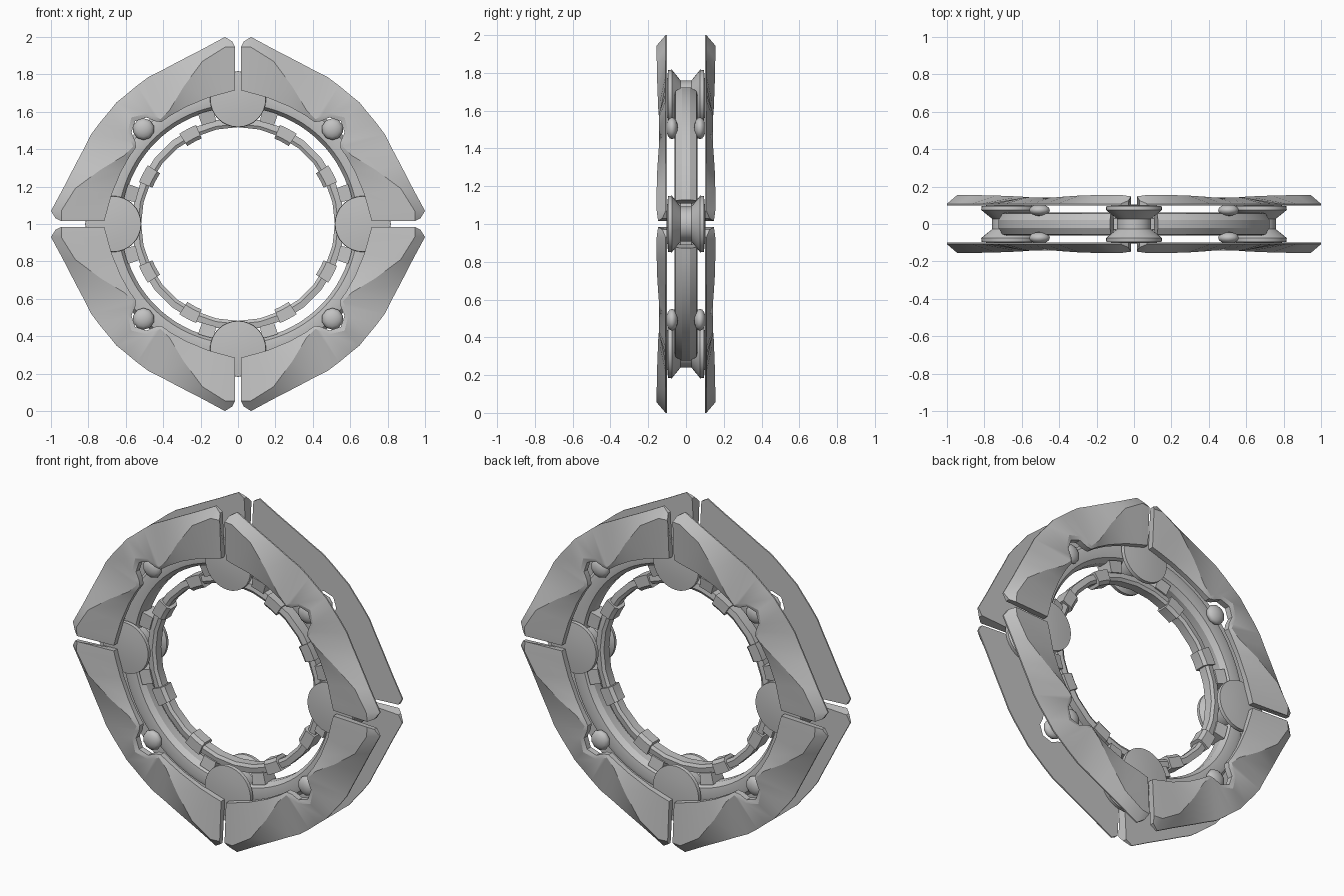
import bpy, bmesh, math

if "Cube" in bpy.data.objects:
    bpy.data.objects.remove(bpy.data.objects["Cube"])

grey = bpy.data.materials.new("steel_grey")
grey.diffuse_color = (0.54, 0.54, 0.54, 1)
grey.use_nodes = True
grey.node_tree.nodes["Principled BSDF"].inputs["Base Color"].default_value = grey.diffuse_color
CZ = 1.0  # height of the ring centre


def finish(bm, name, angle=30):
    bmesh.ops.remove_doubles(bm, verts=bm.verts, dist=1e-5)
    bmesh.ops.recalc_face_normals(bm, faces=bm.faces)
    me = bpy.data.meshes.new(name)
    bm.to_mesh(me)
    bm.free()
    me.materials.append(grey)
    ob = bpy.data.objects.new(name, me)
    bpy.context.collection.objects.link(ob)
    bpy.ops.object.select_all(action='DESELECT')
    ob.select_set(True)
    bpy.context.view_layer.objects.active = ob
    bpy.ops.object.shade_smooth_by_angle(angle=math.radians(angle))
    return ob


def loft(sections, name, closed=False, angle=30):
    """Skin a row of closed cross-sections, capping the ends if open."""
    bm = bmesh.new()
    rows = [[bm.verts.new(p) for p in s] for s in sections]
    n = len(rows[0])
    last = len(rows) if closed else len(rows) - 1
    for i in range(last):
        a, b = rows[i], rows[(i + 1) % len(rows)]
        for j in range(n):
            k = (j + 1) % n
            bm.faces.new((a[j], a[k], b[k], b[j]))
    if not closed:
        bm.faces.new(rows[0])
        bm.faces.new(rows[-1])
    return finish(bm, name, angle)


def sweep(profile, a0, a1, steps, name, closed=False, angle=30):
    """Sweep an (r, y) profile around the ring centre, angles in degrees."""
    secs = []
    for i in range(steps if closed else steps + 1):
        a = math.radians(a0 + (a1 - a0) * i / steps)
        secs.append([(r * math.cos(a), y, CZ + r * math.sin(a)) for r, y in profile])
    return loft(secs, name, closed, angle)


# Armour plates: stations from the tip to the diagonal (inner, ridge, outer as x, z, depth)
half = [
    ((.016, .715, .135), (.016, .945, .148), (.03, .975, .125)),
    ((.07, .70, .135), (.07, .945, .155), (.07, 1.0, .108)),
    ((.16, .675, .13), (.19, .87, .155), (.19, .935, .108)),
    ((.28, .625, .128), (.29, .735, .152), (.32, .868, .108)),
    ((.36, .58, .13), (.365, .61, .147), (.41, .82, .108)),
    ((.41, .545, .135), (.415, .56, .143), (.48, .785, .108)),
    ((.445, .55, .135), (.445, .575, .143), (.54, .74, .108)),
    ((.49, .57, .135), (.49, .59, .142), (.60, .69, .108)),
    ((.55, .55, .135), (.57, .57, .142), (.65, .65, .108)),
]
stations = half + [tuple((z, x, d) for x, z, d in s) for s in reversed(half[:-1])]
for sx in (1, -1):
    for sz in (1, -1):
        for sy in (1, -1):
            secs = []
            for inner, ridge, outer in stations:
                ring = [inner, ridge, outer, (*outer[:2], .1), (*inner[:2], .1)]
                secs.append([(sx * x, sy * d, CZ + sz * z) for x, z, d in ring])
            loft(secs, "armour_plate")

# Outer track arcs between the spools
track = [(.62, -.025), (.64, -.055), (.69, -.062), (.715, -.055), (.735, -.022),
         (.735, .022), (.715, .055), (.69, .062), (.64, .055), (.62, .025)]
for q in range(4):
    sweep(track, q * 90 + 10, q * 90 + 80, 16, "outer_arc")

# Inner ring
sweep([(.518, -.025), (.535, -.035), (.568, -.03), (.568, .03), (.535, .035), (.518, .025)],
      0, 360, 28, "inner_ring", closed=True, angle=20)

# Teeth on the inner ring and links beside the spools
tooth = [(.497, -.03), (.515, -.045), (.575, -.045), (.575, .045), (.515, .045), (.497, .03)]
link = [(.56, -.04), (.625, -.05), (.625, .05), (.56, .04)]
for q in range(4):
    for a in (28, 62):
        sweep(tooth, q * 90 + a - 5, q * 90 + a + 5, 4, "inner_tooth")
    for a in (16, 74):
        sweep(link, q * 90 + a - 4, q * 90 + a + 4, 3, "spool_link")

# Hourglass spools at the four cardinal points
spool = [(0, -.104), (.08, -.102), (.148, -.095), (.15, -.075), (.092, -.028),
         (.092, .028), (.15, .075), (.148, .095), (.08, .102), (0, .104)]
for q in range(4):
    cx, cz = .667 * math.cos(q * math.pi / 2), .667 * math.sin(q * math.pi / 2)
    bm = bmesh.new()
    vs = [bm.verts.new((cx + r, y, CZ + cz)) for r, y in spool]
    es = [bm.edges.new(vs[i:i + 2]) for i in range(len(vs) - 1)]
    bmesh.ops.spin(bm, geom=vs + es, cent=(cx, 0, CZ + cz), axis=(0, 1, 0),
                   angle=2 * math.pi, steps=32)
    finish(bm, "spool")

# Rounded bolts in the plate notches
for sx in (1, -1):
    for sz in (1, -1):
        for sy in (1, -1):
            bm = bmesh.new()
            bmesh.ops.create_uvsphere(bm, u_segments=10, v_segments=8, radius=1)
            for v in bm.verts:
                x, y, z = v.co
                v.co = (sx * .505 + .058 * x, sy * .074 + .031 * z, CZ + sz * .507 + .058 * y)
            finish(bm, "bolt", 40)
